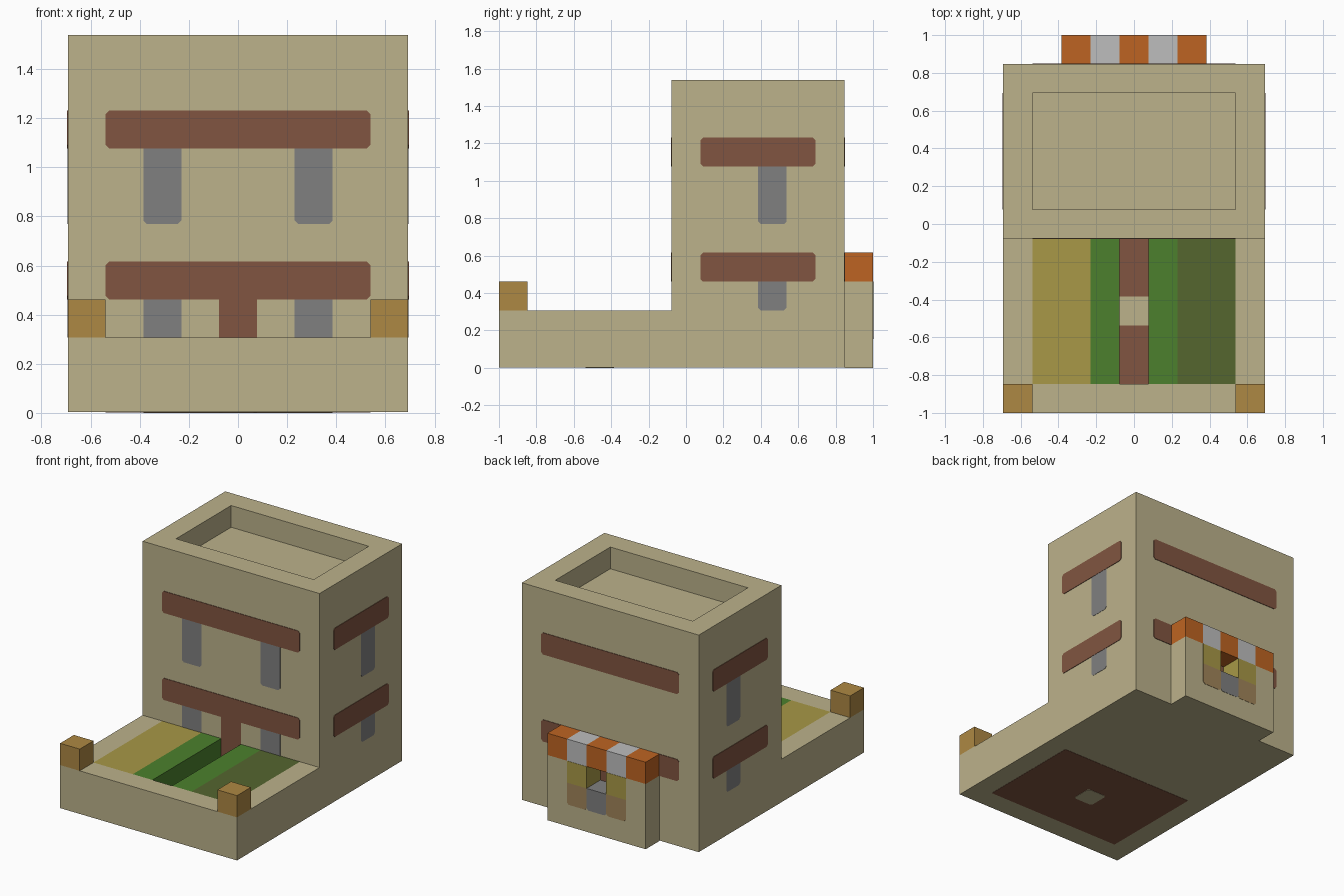
import bpy
import bmesh

if "Cube" in bpy.data.objects:
    bpy.data.objects.remove(bpy.data.objects["Cube"])

U = 2 / 13                      # one building block
ORIGIN = (4.5, 6.5, 0)          # block coordinates of the world origin


def material(name, *rgb):
    lin = [((c / 255 + 0.055) / 1.055) ** 2.4 for c in rgb] + [1]
    m = bpy.data.materials.new(name)
    m.use_nodes = True
    m.diffuse_color = lin
    bsdf = m.node_tree.nodes["Principled BSDF"]
    bsdf.inputs["Base Color"].default_value = lin
    bsdf.inputs["Roughness"].default_value = 0.9
    return m


sand = material("sandstone", 188, 178, 139)
brown = material("red brown wood", 129, 85, 65)
grey = material("window grey", 128, 128, 128)
gold = material("golden wood", 174, 136, 67)
orange = material("awning orange", 190, 100, 34)
white = material("awning pale grey", 190, 190, 190)
straw = material("straw yellow", 168, 152, 71)
green = material("crop green", 76, 128, 45)
olive = material("dark olive", 85, 102, 47)
tan = material("crate tan", 160, 132, 90)


def prism(name, mats, axis, outline, d0, d1):
    """Extrude a 2D outline (block units) along an axis."""
    def place(a, b, d):
        p = {"x": (d, a, b), "y": (a, d, b), "z": (a, b, d)}[axis]
        return [(c - o) * U for c, o in zip(p, ORIGIN)]
    bm = bmesh.new()
    ends = [[bm.verts.new(place(a, b, d)) for a, b in outline] for d in (d0, d1)]
    for ring in ends:
        bm.faces.new(ring)
    n = len(outline)
    for i in range(n):
        j = (i + 1) % n
        bm.faces.new((ends[0][i], ends[0][j], ends[1][j], ends[1][i]))
    bmesh.ops.recalc_face_normals(bm, faces=bm.faces)
    mesh = bpy.data.meshes.new(name)
    bm.to_mesh(mesh)
    bm.free()
    for m in mats if isinstance(mats, list) else [mats]:
        mesh.materials.append(m)
    ob = bpy.data.objects.new(name, mesh)
    bpy.context.scene.collection.objects.link(ob)
    return ob


def rect(a0, a1, b0, b1):
    return [(a0, b0), (a1, b0), (a1, b1), (a0, b1)]


def box(name, mat, x0, x1, y0, y1, z0, z1):
    return prism(name, mat, "z", rect(x0, x1, y0, y1), z0, z1)


def panel(name, mat, axis, at, out, a0, a1, b0, b1, bottom=True, top=True):
    """Thin painted plate with softly clipped corners."""
    r, t = 0.09, 0.0
    pts = []
    if bottom:
        pts += [(a0, b0 + r), (a0 + r, b0), (a1 - r, b0), (a1, b0 + r)]
    else:
        pts += [(a0, b0), (a1, b0)]
    if top:
        pts += [(a1, b1 - r), (a1 - r, b1), (a0 + r, b1), (a0, b1 - r)]
    else:
        pts += [(a1, b1), (a0, b1)]
    return prism(name, mat, axis, pts, at, at + out)


def cut(ob, cutter):
    mod = ob.modifiers.new("cut", "BOOLEAN")
    mod.operation, mod.solver, mod.object = "DIFFERENCE", "EXACT", cutter
    bpy.context.view_layer.update()
    graph = bpy.context.evaluated_depsgraph_get()
    mesh = bpy.data.meshes.new_from_object(ob.evaluated_get(graph))
    ob.modifiers.clear()
    ob.data = mesh
    bpy.data.objects.remove(cutter)


THIN, THICK = 0.012, 0.024

# Main building: side profile with roof well and garden bed cut out
LOW = 0.02
house = prism("house_body", sand, "x",
              [(0, LOW), (12, LOW), (12, 10), (6, 10), (6, 2), (0, 2)], 0, 9)
cut(house, box("roof_cutter", sand, 1, 8, 7, 11, 9, 11))
cut(house, box("garden_cutter", sand, 1, 8, 1, 6, 1, 3))

# Garden beds beside the sunken path
for name, mat, x0, x1 in (("straw_bed", straw, 1, 3), ("right_crop_bed", green, 3, 4),
                          ("left_crop_bed", green, 5, 6), ("olive_bed", olive, 6, 8)):
    box(name, mat, x0, x1, 1, 6, 1, 2)
box("path_floor", brown, 4, 5, 1, 6, 1, 1 + THIN)
box("path_stone", sand, 4, 5, 3, 4, 1, 1 + THICK)

# Soil patch on the underside
box("soil_underside", brown, 1, 8, 1, 6, 0.01, 0.03)
panel("stone_underside", sand, "z", 0, 0.03, 4, 5, 3, 4)

# Corner posts
for side, x in (("right", 0), ("left", 8)):
    box(side + "_corner_post", gold, x, x + 1, 0, 1, 2, 3)

# Wooden bands around the tower and windows under them
for level, z, sill in (("lower", 3, 2), ("upper", 7, 5)):
    for side, axis, at, d, a0, a1, windows in (
            ("front", "y", 6, -1, 1, 8, (2, 6)), ("back", "y", 12, 1, 1, 8, ()),
            ("right", "x", 0, -1, 7, 11, (9,)), ("left", "x", 9, 1, 7, 11, (9,))):
        panel(f"{level}_{side}_band", brown, axis, at, d * THICK, a0, a1, z, z + 1)
        for w in windows:
            panel(f"{level}_{side}_window", grey, axis, at, d * THIN,
                  w, w + 1, sill, z + 0.5, bottom=(level == "upper" or axis == "x"))
panel("front_door", brown, "y", 6, -THIN, 4, 5, 1, 3.5, bottom=False)

# Market stall with a serving hatch
stall = prism("stall_body", [sand, straw, grey], "y",
              [(2, 0), (7, 0), (7, 3), (5, 3), (5, 2), (4, 2), (4, 3), (2, 3)], 12, 13)
for f in stall.data.polygons:
    if abs(f.normal.x) > 0.9 and abs(f.center.x) < U:
        f.material_index = 1
    elif f.normal.z > 0.9 and f.center.z < 2.5 * U:
        f.material_index = 2
box("hatch_back", brown, 4, 5, 12, 12 + THIN, 2, 3)

# Goods painted on the stall front
for side, x in (("right", 3), ("left", 5)):
    panel(side + "_stall_shelf", straw, "y", 13, THIN, x, x + 1, 2, 3, False, False)
    panel(side + "_stall_crate", tan, "y", 13, THIN, x, x + 1, 1, 2, True, False)
panel("stall_counter", grey, "y", 13, THIN, 4, 5, 1, 2, True, False)

# Striped awning
for i in range(5):
    box(f"awning_stripe_{i + 1}", white if i % 2 else orange,
        2 + i, 3 + i, 12, 13, 3, 4)
